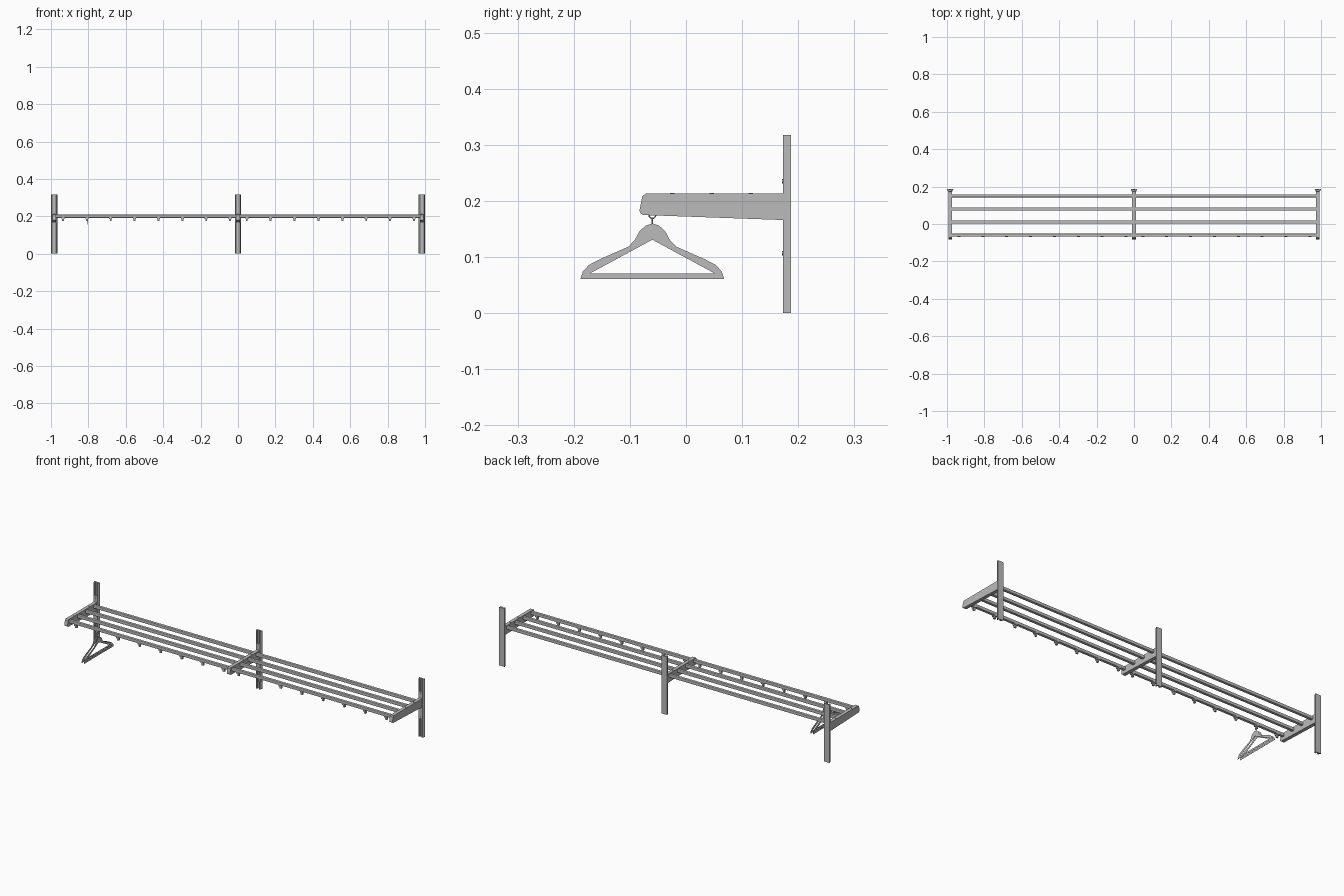
import bpy, bmesh, math
from mathutils import Matrix, Vector

cube = bpy.data.objects.get("Cube")
if cube:
    bpy.data.objects.remove(cube)

grey = bpy.data.materials.new("satin_grey")
grey.use_nodes = True
grey.diffuse_color = (0.5, 0.5, 0.5, 1)
grey.node_tree.nodes["Principled BSDF"].inputs["Base Color"].default_value = (0.5, 0.5, 0.5, 1)


def finish(name, bm):
    bmesh.ops.recalc_face_normals(bm, faces=bm.faces)
    mesh = bpy.data.meshes.new(name)
    bm.to_mesh(mesh)
    bm.free()
    mesh.materials.append(grey)
    obj = bpy.data.objects.new(name, mesh)
    bpy.context.collection.objects.link(obj)
    return obj


def prism(name, points, direction):
    """Extrude a closed outline along a direction."""
    bm = bmesh.new()
    face = bm.faces.new([bm.verts.new(p) for p in points])
    grown = bmesh.ops.extrude_face_region(bm, geom=[face], use_keep_orig=True)["geom"]
    verts = [v for v in grown if isinstance(v, bmesh.types.BMVert)]
    bmesh.ops.translate(bm, verts=verts, vec=Vector(direction))
    return finish(name, bm)


def box(name, low, high):
    (x0, y0, z0), (x1, y1, z1) = low, high
    base = [(x0, y0, z0), (x1, y0, z0), (x1, y1, z0), (x0, y1, z0)]
    return prism(name, base, (0, 0, z1 - z0))


def disc(name, centre, radius, depth, rotation=None):
    bm = bmesh.new()
    turn = rotation or Matrix()
    bmesh.ops.create_cone(bm, cap_ends=True, segments=12, radius1=radius, radius2=radius,
                          depth=depth, matrix=Matrix.Translation(centre) @ turn)
    return finish(name, bm)


face_front = Matrix.Rotation(math.pi / 2, 4, 'X')
bays = (-0.983, 0, 0.983)
rails = (-0.06, 0.011, 0.08, 0.151)

# Wall uprights: slotted channels, wider at the wall
half = [(0.017, 0.187), (0.016, 0.183), (0.011, 0.173), (0.006, 0.173), (0.006, 0.181)]
channel = half + [(-x, y) for x, y in reversed(half)]
# Shelf arm side outline
arm = [(0.176, 0.213), (-0.072, 0.213), (-0.078, 0.208), (-0.083, 0.183),
       (-0.081, 0.178), (-0.076, 0.175), (0.176, 0.166)]

for x in bays:
    prism("wall_upright", [(x + a, y, 0) for a, y in channel], (0, 0, 0.318))
    box("mounting_plate", (x - 0.009, 0.1735, 0.1), (x + 0.009, 0.178, 0.247))
    prism("shelf_arm", [(x - 0.0095, y, z) for y, z in arm], (0.019, 0, 0))
    for z in (0.107, 0.235):
        disc("plate_screw", (x, 0.1735, z), 0.004, 0.004, face_front)
    for a, b in zip(rails, rails[1:]):
        disc("arm_screw", (x, (a + b) / 2, 0.213), 0.004, 0.003)

# Shelf rails
for y in rails:
    rail = box("shelf_rail", (bays[0], y - 0.008, 0.192), (bays[2], y + 0.008, 0.209))
    bevel = rail.modifiers.new("soft_edges", 'BEVEL')
    bevel.width = 0.003
    bevel.segments = 2

# Coat hooks under the front rail
for start in bays[:2]:
    for i in range(8):
        x = start + 0.047 + 0.1277 * i
        box("hook_base", (x - 0.008, -0.069, 0.186), (x + 0.008, -0.051, 0.194))
        box("hook_stem", (x - 0.005, -0.065, 0.174), (x + 0.005, -0.055, 0.187))

# Hanger: two thin sheets with a triangular opening
side = [(0.128, 0.061), (0.124, 0.074), (0.113, 0.086), (0.094, 0.096), (0.042, 0.119),
        (0.031, 0.131), (0.023, 0.146), (0.012, 0.156)]
outline = side + [(0, 0.16)] + [(-y, z) for y, z in reversed(side)]
opening = [(-0.111, 0.071), (0, 0.131), (0.111, 0.071)]
for x in (-0.815, -0.8):
    curve = bpy.data.curves.new("hanger_sheet", 'CURVE')
    curve.dimensions = '2D'
    curve.fill_mode = 'BOTH'
    curve.extrude = 0.0006
    for loop in (outline, opening):
        spline = curve.splines.new('POLY')
        spline.points.add(len(loop) - 1)
        for point, (y, z) in zip(spline.points, loop):
            point.co = (y, z, 0, 1)
        spline.use_cyclic_u = True
    curve.materials.append(grey)
    sheet = bpy.data.objects.new("hanger_sheet", curve)
    bpy.context.collection.objects.link(sheet)
    sheet.location = (x, -0.06, 0)
    sheet.rotation_euler = (math.pi / 2, 0, math.pi / 2)
    bpy.ops.object.select_all(action='DESELECT')
    sheet.select_set(True)
    bpy.context.view_layer.objects.active = sheet
    bpy.ops.object.convert(target='MESH')

# Hanger wire ring and neck
bpy.ops.mesh.primitive_torus_add(major_radius=0.006, minor_radius=0.0012, major_segments=20,
                                 minor_segments=8, location=(-0.807, -0.06, 0.175),
                                 rotation=(0, math.pi / 2, 0))
ring = bpy.context.object
ring.name = "hanger_ring"
ring.data.materials.append(grey)
bpy.ops.object.shade_smooth_by_angle()
disc("hanger_neck", (-0.807, -0.06, 0.163), 0.0012, 0.013)
